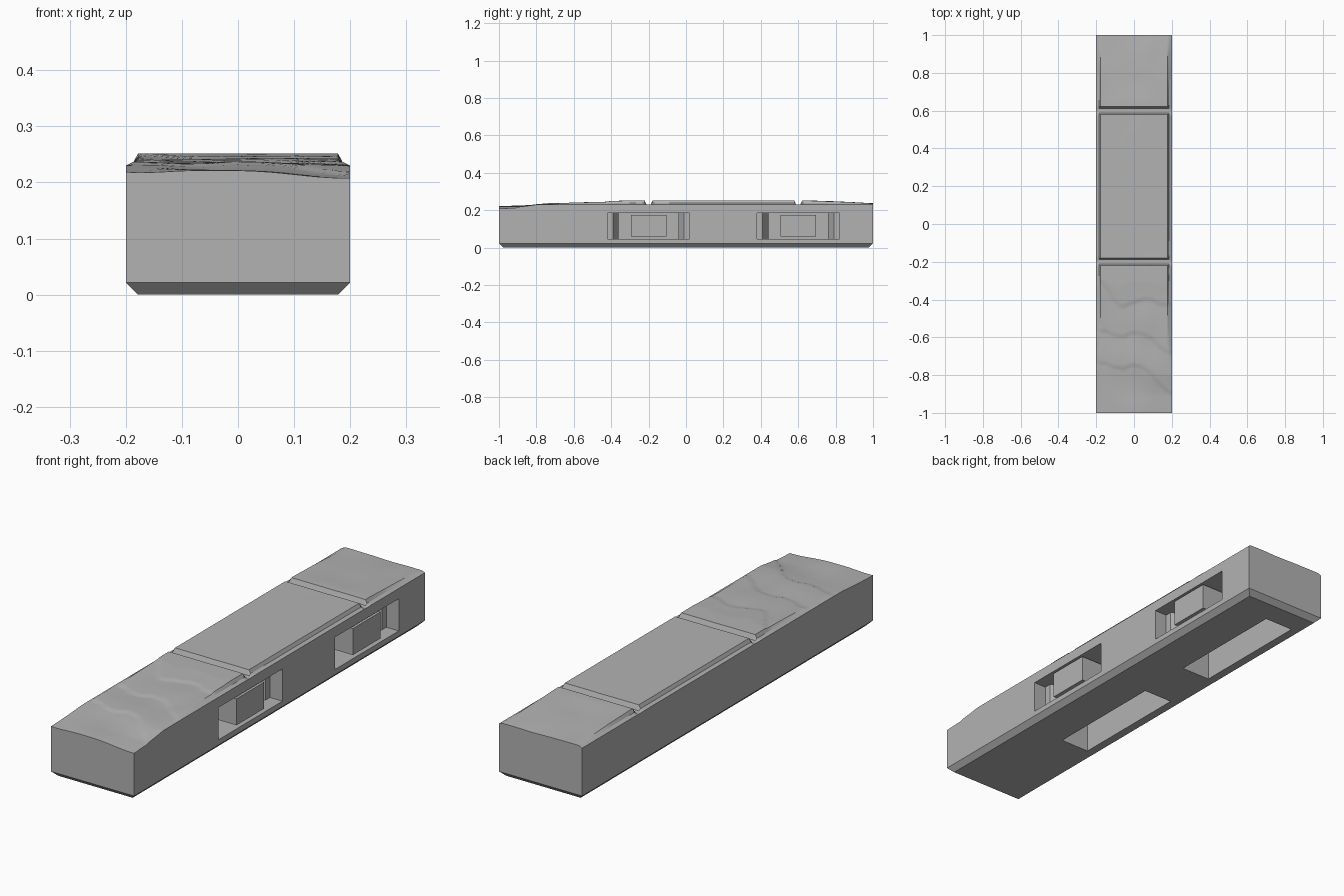
import bpy, bmesh, math
from mathutils import Vector, noise

if "Cube" in bpy.data.objects:
    bpy.data.objects.remove(bpy.data.objects["Cube"])

HALF_W, HALF_L, CHAMFER = 0.2, 1.0, 0.022
GROOVES = (-0.2, 0.6)

stone = bpy.data.materials.new("grey_stone")
stone.use_nodes = True
GREY = (0.45, 0.45, 0.45, 1)
stone.diffuse_color = GREY
stone.node_tree.nodes["Principled BSDF"].inputs["Base Color"].default_value = GREY


def ramp(v, points):
    """Piecewise linear lookup."""
    for (a, za), (b, zb) in zip(points, points[1:]):
        if v <= b:
            return za + (zb - za) * max(0, v - a) / (b - a)
    return points[-1][1]


def add_object(name, bm):
    bmesh.ops.recalc_face_normals(bm, faces=bm.faces)
    mesh = bpy.data.meshes.new(name)
    bm.to_mesh(mesh)
    bm.free()
    mesh.materials.append(stone)
    obj = bpy.data.objects.new(name, mesh)
    bpy.context.collection.objects.link(obj)
    return obj


def prism(name, outline, z0, z1):
    """Extrude an outline in the ground plane between two heights."""
    bm = bmesh.new()
    face = bm.faces.new([bm.verts.new((x, y, z0)) for x, y in outline])
    top = bmesh.ops.extrude_face_region(bm, geom=[face])["geom"]
    for v in top:
        if isinstance(v, bmesh.types.BMVert):
            v.co.z = z1
    return add_object(name, bm)


def slab_height(x, y):
    """Worn slab surface: flat in the middle, broken at the front, sagging at the back."""
    z = ramp(y, [(-1, 0.219), (-0.85, 0.227), (-0.68, 0.238), (-0.42, 0.246),
                 (-0.3, 0.252), (0.65, 0.252), (0.82, 0.245), (1, 0.236)])
    wear = ramp(y, [(-0.6, 1), (-0.25, 0.25), (0, 0), (0.3, 0), (0.45, 0.2), (0.75, 0.8)])
    z += 0.005 * wear * noise.noise(Vector((x * 9, y * 6, 0.3)))
    # Ledges where layers of stone have split away
    wobble = 0.02 * math.sin(x * 24) + 0.015 * noise.noise(Vector((x * 20, 0, 2)))
    for edge, drop in ((-0.41 + max(0, -0.08 - x) * 1.1, 0.004),
                       (-0.57 - max(0, x) * 0.5, 0.004),
                       (-0.74 - max(0, x) * 0.7, 0.004)):
        below = edge + wobble - y
        if below > 0:
            z -= drop * min(1, below / 0.012) * max(0, 1 - below / 0.2)
    # Sunken front corner
    z -= 0.009 * ramp(x, [(0, 0), (0.18, 1)]) * ramp(y, [(-0.9, 1), (-0.8, 0)])
    return min(z, 0.252)


def top_height(x, y):
    rim = ramp(HALF_W - abs(x), [(0, 0.23), (0.014, 0.237), (0.022, 0.253)])
    gap = min(abs(y - g) for g in GROOVES)
    groove = ramp(gap, [(0, 0.229), (0.012, 0.231), (0.021, 0.253)])
    return min(rim, groove, slab_height(x, y))


# Grid lines, with extra ones along the rim and the grooves
xs = sorted([s * v for s in (-1, 1) for v in (0.2, 0.186, 0.178)] +
            [-0.17 + 0.34 * i / 34 for i in range(35)])
ys = [g + d for g in GROOVES for d in (-0.021, -0.012, 0, 0.012, 0.021)]
ys += [y for y in (-1 + i / 90 for i in range(181))
       if min(abs(y - g) for g in GROOVES) > 0.025]
ys.sort()

# Solid base with the worn top and a chamfered foot
bm = bmesh.new()
grid = [[bm.verts.new((x, y, top_height(x, y))) for x in xs] for y in ys]
for a, b in zip(grid, grid[1:]):
    for i in range(len(xs) - 1):
        bm.faces.new((a[i], a[i + 1], b[i + 1], b[i]))
loop = (grid[0] + [r[-1] for r in grid[1:-1]] + grid[-1][::-1] +
        [r[0] for r in grid[-2:0:-1]])
upper = loop
kx, ky = 1 - CHAMFER / HALF_W, 1 - CHAMFER / HALF_L
for z, sx, sy in ((CHAMFER, 1, 1), (0, kx, ky)):
    lower = [bm.verts.new((v.co.x * sx, v.co.y * sy, z)) for v in loop]
    for i in range(len(loop)):
        j = (i + 1) % len(loop)
        bm.faces.new((upper[i], lower[i], lower[j], upper[j]))
    upper = lower
bm.faces.new(upper)
base = add_object("stone_base", bm)


def carve(cutter):
    mod = base.modifiers.new(cutter.name, "BOOLEAN")
    mod.operation, mod.solver, mod.object = "DIFFERENCE", "EXACT", cutter
    cutter.hide_render = True
    return cutter


# Clip sockets in the side, each opening into a chamber under the base
cutters = []
SOCKET = [(0.25, 0.22), (0.14, 0.22), (0.14, 0.19), (0.09, 0.16), (-0.01, 0.16)]
for i, g in enumerate(GROOVES):
    outline = [(x, g - w) for x, w in SOCKET] + [(x, g + w) for x, w in SOCKET[::-1]]
    cutters.append(carve(prism(f"socket_cutter_{i}", outline, 0.045, 0.185)))
    chamber = [(-0.14, g - 0.275), (0, g - 0.275), (0, g + 0.275), (-0.14, g + 0.275)]
    cutters.append(carve(prism(f"chamber_cutter_{i}", chamber, -0.05, 0.185)))
    # Support block in the middle of the socket
    block = [(0, g - 0.095), (0.199, g - 0.095), (0.199, g + 0.095), (0, g + 0.095)]
    prism(f"socket_support_{i}", block, 0.06, 0.175)

# Apply the cuts and drop the cutters
bpy.ops.object.select_all(action="DESELECT")
bpy.context.view_layer.objects.active = base
base.select_set(True)
for mod in list(base.modifiers):
    bpy.ops.object.modifier_apply(modifier=mod.name)
for c in cutters:
    bpy.data.objects.remove(c)
bpy.ops.object.shade_smooth_by_angle(angle=math.radians(25))
